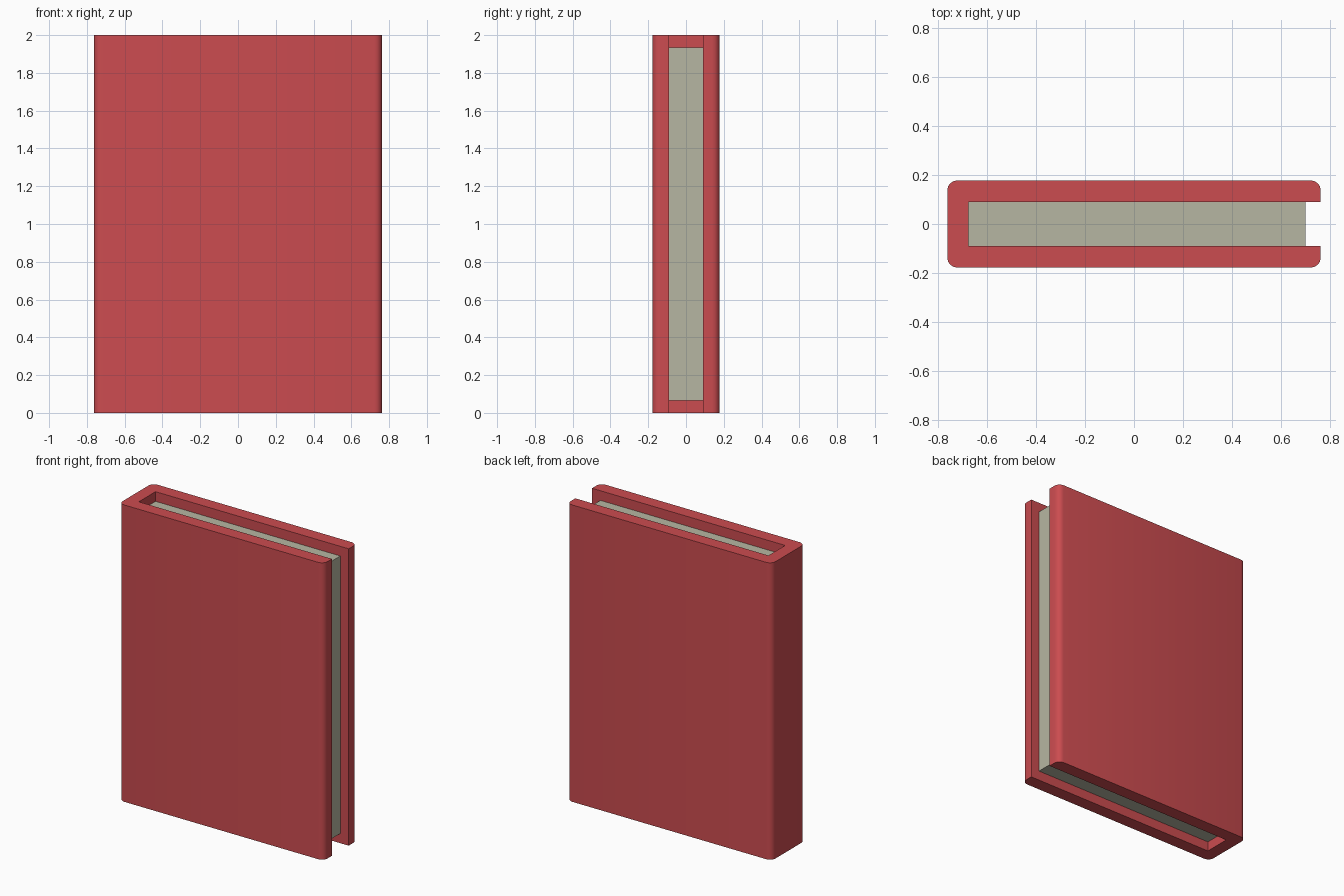
import bpy, bmesh, math

if "Cube" in bpy.data.objects:
    bpy.data.objects.remove(bpy.data.objects["Cube"])

H = 2.0               # book height
X, Y = 0.763, 0.178   # cover half width and half depth
T = 0.089             # cover thickness
R, SEG = 0.04, 4      # rounded outer corners


def material(name, rgb):
    m = bpy.data.materials.new(name)
    m.diffuse_color = (*rgb, 1)
    m.use_nodes = True
    m.node_tree.nodes["Principled BSDF"].inputs["Base Color"].default_value = m.diffuse_color
    return m


def extrude_profile(name, pts, z0, z1, mat):
    bm = bmesh.new()
    face = bm.faces.new([bm.verts.new((x, y, z0)) for x, y in pts])
    ext = bmesh.ops.extrude_face_region(bm, geom=[face])
    top = [g for g in ext["geom"] if isinstance(g, bmesh.types.BMVert)]
    bmesh.ops.translate(bm, verts=top, vec=(0, 0, z1 - z0))
    bmesh.ops.recalc_face_normals(bm, faces=bm.faces)
    mesh = bpy.data.meshes.new(name)
    bm.to_mesh(mesh)
    bm.free()
    mesh.materials.append(mat)
    ob = bpy.data.objects.new(name, mesh)
    bpy.context.collection.objects.link(ob)
    return ob


def corner(cx, cy, start):
    return [(cx + R * math.cos(a), cy + R * math.sin(a))
            for a in (math.radians(start + 90 * i / SEG) for i in range(SEG + 1))]


# Cover: U-shaped profile wrapping the spine, open at the fore edge
inner = Y - T
profile = [(X, inner)]
profile += corner(X - R, Y - R, 0)
profile += corner(-X + R, Y - R, 90)
profile += corner(-X + R, -Y + R, 180)
profile += corner(X - R, -Y + R, 270)
profile += [(X, -inner), (-X + T - 0.003, -inner), (-X + T - 0.003, inner)]
cover = extrude_profile("cover", profile, 0, H, material("cover_red", (0.6, 0.072, 0.08)))
bpy.context.view_layer.objects.active = cover
cover.select_set(True)
bpy.ops.object.shade_smooth_by_angle(angle=math.radians(30))

# Page block: recessed at top, bottom and fore edge
x0, x1 = -X + T - 0.003, 0.70
extrude_profile("pages", [(x0, -inner), (x1, -inner), (x1, inner), (x0, inner)],
                0.065, H - 0.065, material("paper", (0.47, 0.47, 0.36)))
